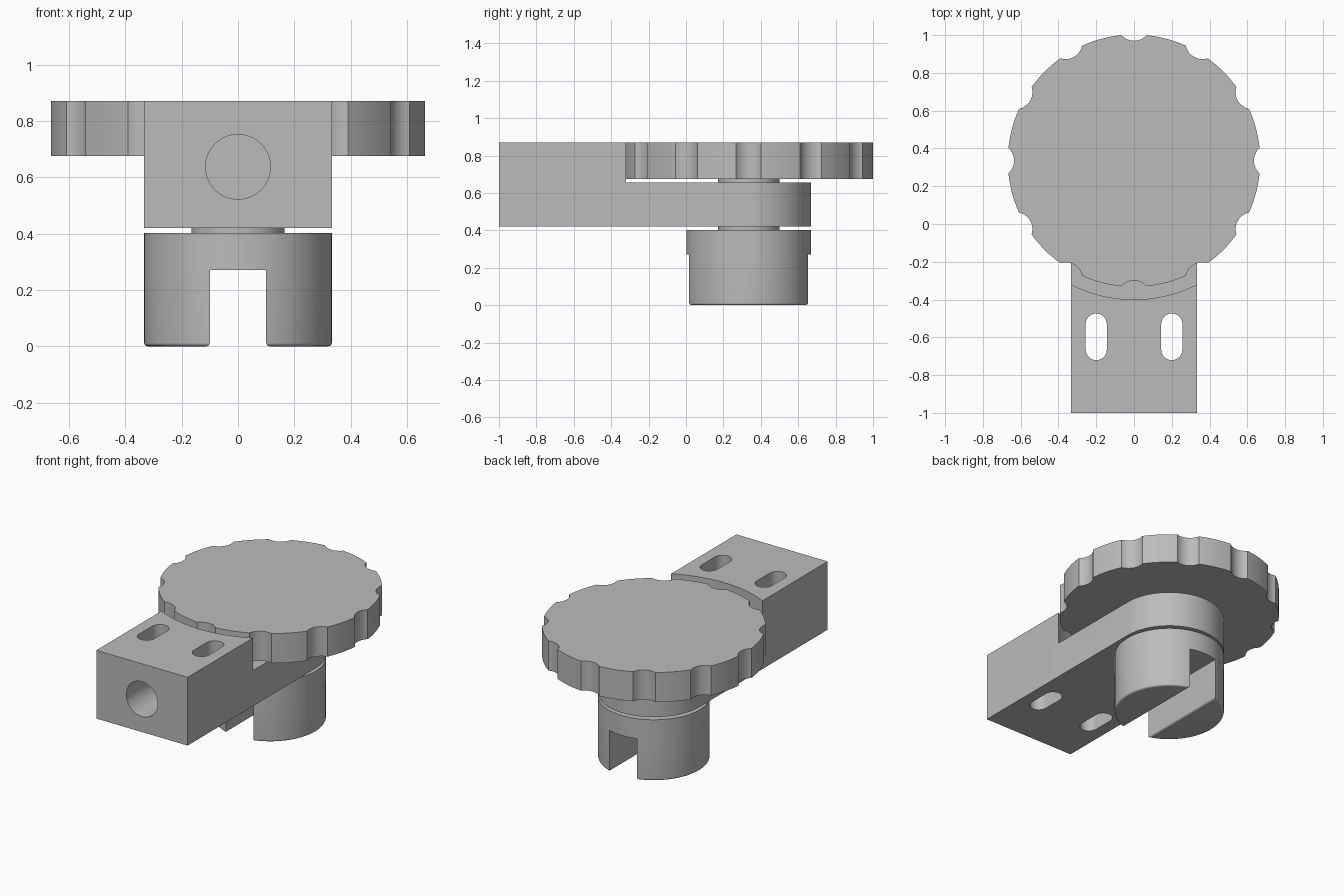
import bpy, bmesh
from math import pi, sin, cos, sqrt, asin, acos, radians
from mathutils import Matrix

old = bpy.data.objects.get("Cube")
if old:
    bpy.data.objects.remove(old, do_unlink=True)

GREY = (0.5, 0.5, 0.5, 1)
grey = bpy.data.materials.new("plain grey")
grey.use_nodes = True
grey.diffuse_color = GREY
grey.node_tree.nodes["Principled BSDF"].inputs["Base Color"].default_value = GREY

PIVOT = 0.335   # y of the knob axis
ARM_R = 0.333   # half width of the arm


def arc(cx, cy, r, start, end, n):
    """Points along a circular arc, angles in radians."""
    return [(cx + r * cos(start + (end - start) * i / n),
             cy + r * sin(start + (end - start) * i / n)) for i in range(n + 1)]


def prism(name, outline, z0, z1, round_bottom=0):
    """Extrude an outline upward, optionally rounding its bottom rim."""
    bm = bmesh.new()
    base = bm.faces.new([bm.verts.new((x, y, z0)) for x, y in outline])
    top = bmesh.ops.extrude_face_region(bm, geom=[base])["geom"]
    for v in top:
        if isinstance(v, bmesh.types.BMVert):
            v.co.z = z1
    bmesh.ops.recalc_face_normals(bm, faces=bm.faces)
    if round_bottom:
        rim = [e for e in bm.edges if all(abs(v.co.z - z0) < 1e-5 for v in e.verts)]
        bmesh.ops.bevel(bm, geom=rim, offset=round_bottom, segments=8,
                        profile=0.5, affect='EDGES', clamp_overlap=True)
    return add(name, bm)


def add(name, bm):
    mesh = bpy.data.meshes.new(name)
    bm.to_mesh(mesh)
    bm.free()
    mesh.materials.append(grey)
    obj = bpy.data.objects.new(name, mesh)
    bpy.context.collection.objects.link(obj)
    return obj


def disc(name, r, z0, z1, n=96):
    return prism(name, arc(0, PIVOT, r, 0, 2 * pi, n)[:-1], z0, z1)


def cut(obj, cutters):
    """Subtract the cutters, bake the result and remove them."""
    for c in cutters:
        c.hide_render = True
        mod = obj.modifiers.new(c.name, 'BOOLEAN')
        mod.operation, mod.solver, mod.object = 'DIFFERENCE', 'EXACT', c
    graph = bpy.context.evaluated_depsgraph_get()
    mesh = bpy.data.meshes.new_from_object(obj.evaluated_get(graph))
    obj.modifiers.clear()
    obj.data = mesh
    for c in cutters:
        bpy.data.objects.remove(c, do_unlink=True)


# Bracket: round-ended arm with a recess under the knob
outline = [(-ARM_R, -1), (ARM_R, -1)] + arc(0, PIVOT, ARM_R, 0, pi, 48)
bracket = prism("bracket", outline, 0.42, 0.87)
cutters = [disc("knob_recess", 0.735, 0.655, 1, 128)]

# Two mounting slots through the block
for x in (-0.2, 0.2):
    slot = arc(x, -0.53, 0.056, 0, pi, 16) + arc(x, -0.665, 0.056, pi, 2 * pi, 16)
    cutters.append(prism("slot_cutter", slot, 0.3, 1))

# Blind bore in the front face
bm = bmesh.new()
bmesh.ops.create_cone(bm, cap_ends=True, segments=64, radius1=0.115, radius2=0.115,
                      depth=1, matrix=Matrix.Translation((0, -1, 0.637))
                      @ Matrix.Rotation(pi / 2, 4, 'X'))
cutters.append(add("bore_cutter", bm))
cut(bracket, cutters)

# Knob: disc with twelve scalloped finger grips
KNOB_R, GRIP_R, GRIP_D = 0.668, 0.09, 0.725
reach = (KNOB_R**2 + GRIP_D**2 - GRIP_R**2) / (2 * GRIP_D)
half = acos(reach / KNOB_R)
sweep = asin(KNOB_R * sin(half) / GRIP_R)
rim = []
for i in range(12):
    a = i * pi / 6
    rim += arc(GRIP_D * cos(a), PIVOT + GRIP_D * sin(a), GRIP_R,
               a + pi + sweep, a + pi - sweep, 12)
    rim += arc(0, PIVOT, KNOB_R, a + half, a + pi / 6 - half, 8)[1:-1]
knob = prism("knob", rim, 0.675, 0.87)

# Spindle joining knob, arm and foot
spindle = disc("spindle", 0.165, 0.38, 0.69)

# Foot: round cap with two rounded prongs either side of a slot
cap = disc("foot_cap", ARM_R, 0.27, 0.402)
edge = acos(0.1 / ARM_R)
parts = [bracket, knob, spindle, cap]
for side, turn in (("left", 0), ("right", pi)):
    prong = arc(0, PIVOT, ARM_R, turn - edge, turn + edge, 48)
    parts.append(prism(side + "_prong", prong, 0, 0.27, 0.065))

# Smooth the curved walls and keep the corners sharp
bpy.ops.object.select_all(action='DESELECT')
for p in parts:
    p.select_set(True)
bpy.context.view_layer.objects.active = bracket
bpy.ops.object.shade_smooth_by_angle(angle=radians(25))
